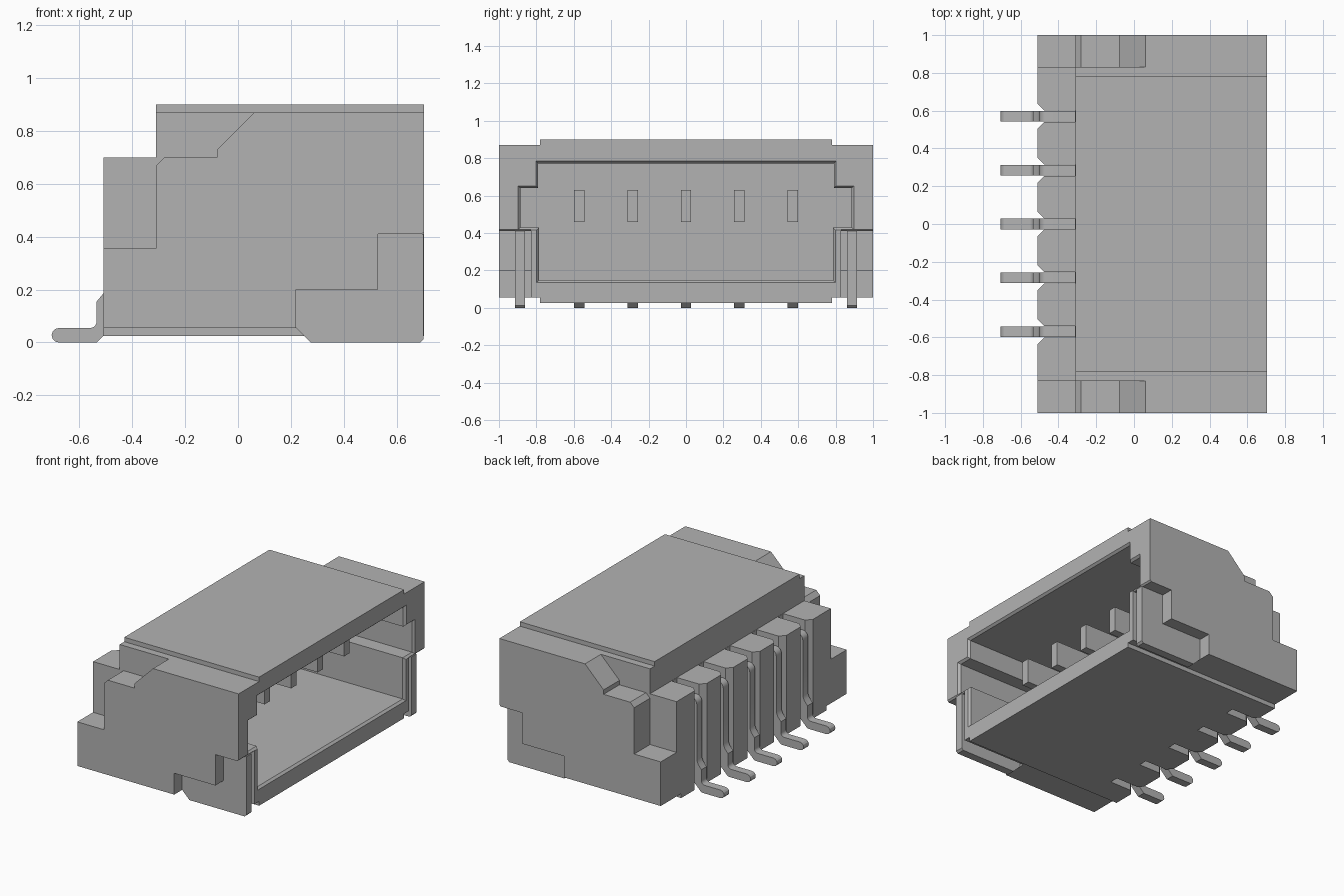
import bpy
import bmesh
import math

cube = bpy.data.objects.get("Cube")
if cube:
    bpy.data.objects.remove(cube, do_unlink=True)

grey = bpy.data.materials.new("plain grey")
grey.use_nodes = True
GREY = (0.45, 0.45, 0.45, 1)
grey.diffuse_color = GREY
grey.node_tree.nodes["Principled BSDF"].inputs["Base Color"].default_value = GREY


def loft(name, rings):
    """Closed solid through matching rings of 3D points."""
    bm = bmesh.new()
    loops = [[bm.verts.new(p) for p in ring] for ring in rings]
    n = len(loops[0])
    for a, b in zip(loops, loops[1:]):
        for i in range(n):
            j = (i + 1) % n
            bm.faces.new((a[i], a[j], b[j], b[i]))
    bm.faces.new(loops[0])
    bm.faces.new(loops[-1])
    bmesh.ops.recalc_face_normals(bm, faces=bm.faces)
    mesh = bpy.data.meshes.new(name)
    bm.to_mesh(mesh)
    bm.free()
    mesh.materials.append(grey)
    ob = bpy.data.objects.new(name, mesh)
    bpy.context.collection.objects.link(ob)
    return ob


def side_prism(name, profile, y0, y1):
    """Extrude an x-z profile along y."""
    return loft(name, [[(x, y, z) for x, z in profile] for y in (y0, y1)])


def combine(target, other, operation):
    mod = target.modifiers.new(operation.lower(), "BOOLEAN")
    mod.operation = operation
    mod.solver = "EXACT"
    mod.object = other
    bpy.context.view_layer.objects.active = target
    bpy.ops.object.modifier_apply(modifier=mod.name)
    bpy.data.objects.remove(other, do_unlink=True)


def arc(cx, cz, r, start, end, steps=6):
    angles = [math.radians(start + (end - start) * i / steps) for i in range(steps + 1)]
    return [(cx + r * math.cos(a), cz + r * math.sin(a)) for a in angles]


FRONT, BACK, STEP = 0.705, -0.51, -0.31
PINS = [i * 0.285 for i in range(-2, 3)]


def core_profile(bottom, top):
    return [(BACK, bottom), (FRONT, bottom), (FRONT, top),
            (STEP, top), (STEP, 0.7), (BACK, 0.7)]


# Housing: raised core, lower shoulders, stepped end walls
housing = side_prism("housing", core_profile(0.025, 0.9), -0.78, 0.78)
combine(housing, side_prism("shoulder", core_profile(0.055, 0.87), -0.83, 0.83), "UNION")
end_profile = [(BACK, 0.055), (0.22, 0.055), (0.22, 0.2), (0.53, 0.2), (0.53, 0.41),
               (0.695, 0.41), (FRONT, 0.42), (FRONT, 0.87), (0.06, 0.87), (-0.08, 0.73),
               (-0.08, 0.7), (-0.28, 0.7), (STEP, 0.67), (STEP, 0.355), (BACK, 0.355)]
for s in (-1, 1):
    combine(housing, side_prism("end_wall", end_profile, s * 0.81, s), "UNION")


# Socket cavity with side slots and a chamfered mouth
def socket_ring(x, e):
    half = [(0.785 + e, 0.15 - e), (0.785 + e, 0.43 - e), (0.885 + e, 0.43 - e),
            (0.885 + e, 0.64 + e), (0.79 + e, 0.64 + e), (0.79 + e, 0.772 + e)]
    outline = half + [(-y, z) for y, z in reversed(half)]
    return [(x, y, z) for y, z in outline]


combine(housing, loft("socket_cutter", [socket_ring(-0.2, 0), socket_ring(0.69, 0),
                                        socket_ring(0.72, 0.026)]), "DIFFERENCE")

# Flared grooves in the rear for the contact legs
groove = [(-0.55, 0.105), (-0.475, 0.03), (STEP - 0.002, 0.03)]
groove += [(x, -y) for x, y in reversed(groove)]
for y in PINS:
    cutter = loft("groove_cutter", [[(px, y + py, z) for px, py in groove]
                                    for z in (-0.1, 0.75)])
    combine(housing, cutter, "DIFFERENCE")

# Contacts: rounded foot, upright leg, blade inside the socket
pin_profile = (
    [(-0.535, 0)] + arc(-0.678, 0.0275, 0.0275, 270, 90)
    + arc(-0.56, 0.08, 0.025, 270, 360)
    + [(-0.535, 0.155), (-0.51, 0.185), (-0.5, 0.21)]
    + arc(-0.46, 0.59, 0.04, 180, 90)
    + [(0.42, 0.63), (0.42, 0.46), (-0.25, 0.46), (-0.25, 0.575), (-0.445, 0.575),
       (-0.445, 0.2), (-0.48, 0.16), (-0.48, 0.055)])
for i, y in enumerate(PINS):
    pin = side_prism("contact_%d" % (i + 1), pin_profile, y - 0.028, y + 0.028)
    bpy.ops.object.select_all(action="DESELECT")
    pin.select_set(True)
    bpy.context.view_layer.objects.active = pin
    bpy.ops.object.shade_smooth_by_angle(angle=math.radians(25))

# Solder tabs set into the end wall recesses
tab_profile = [(0.21, 0.065), (0.275, 0), (0.69, 0), (0.703, 0.013), (0.703, 0.41),
               (0.52, 0.41), (0.52, 0.21), (0.21, 0.21)]
for s, side in ((-1, "front"), (1, "back")):
    side_prism(side + "_solder_tab", tab_profile, s * 0.86, s * 0.915)
